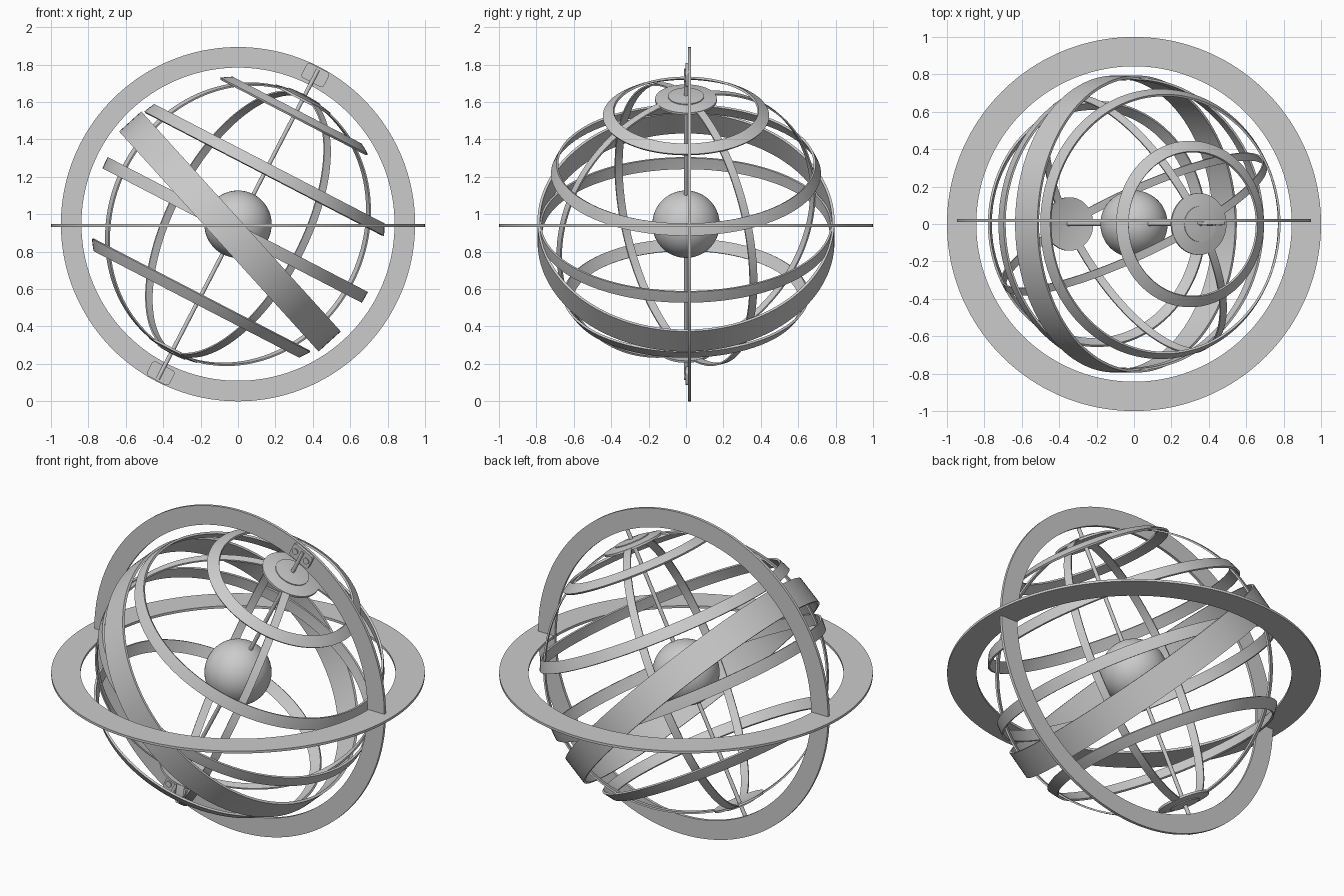
import bpy, bmesh
from math import sin, cos, pi, radians, atan2, hypot
from mathutils import Matrix, Vector

if "Cube" in bpy.data.objects:
    bpy.data.objects.remove(bpy.data.objects["Cube"])

C = Vector((0, 0, 0.947))
TILT = radians(27.4)


def frame(angle, centre=C):
    # local z leans toward +x by the given angle
    return Matrix.Translation(centre) @ Matrix.Rotation(angle, 4, 'Y')


def finish(name, bm, mat):
    bmesh.ops.remove_doubles(bm, verts=bm.verts, dist=1e-5)
    bmesh.ops.recalc_face_normals(bm, faces=bm.faces)
    me = bpy.data.meshes.new(name)
    bm.to_mesh(me)
    bm.free()
    ob = bpy.data.objects.new(name, me)
    ob.matrix_world = mat
    bpy.context.collection.objects.link(ob)
    bpy.ops.object.select_all(action='DESELECT')
    ob.select_set(True)
    bpy.context.view_layer.objects.active = ob
    bpy.ops.object.shade_smooth_by_angle(angle=radians(35))
    return ob


def lathe(name, profile, mat, seg=128):
    # revolve a closed (radius, height) profile about local z
    bm = bmesh.new()
    rows = [[bm.verts.new((r * cos(2 * pi * i / seg), r * sin(2 * pi * i / seg), z))
             for r, z in profile] for i in range(seg)]
    n = len(profile)
    for i in range(seg):
        a, b = rows[i], rows[(i + 1) % seg]
        for j in range(n):
            k = (j + 1) % n
            if profile[j][0] < 1e-6 and profile[k][0] < 1e-6:
                continue
            bm.faces.new((a[j], b[j], b[k], a[k]))
    return finish(name, bm, mat)


def rect(r0, r1, z0, z1):
    return [(r0, z0), (r1, z0), (r1, z1), (r0, z1)]


def sphere_band(name, height, radius, width=0.066, thick=0.012):
    # band that follows the surface of a sphere
    R, lat = hypot(height, radius), atan2(height, radius)
    h = width / 2 / R
    lats = [lat + h * t for t in (-1, 0, 1)]
    prof = [((R + thick / 2) * cos(l), (R + thick / 2) * sin(l)) for l in lats]
    prof += [((R - thick / 2) * cos(l), (R - thick / 2) * sin(l)) for l in reversed(lats)]
    lathe(name, prof, frame(TILT))


# Outer flat rings
lathe("horizon_ring", rect(0.843, 1.0, -0.007, 0.007), Matrix.Translation((0, 0, 0.94)), 160)
lathe("meridian_ring", rect(0.837, 0.947, -0.008, 0.008),
      Matrix.Translation((0, 0.02, 0.947)) @ Matrix.Rotation(pi / 2, 4, 'X'), 160)

# Parallel bands around the tilted axis
sphere_band("equator_band", -0.035, 0.777)
sphere_band("upper_tropic_band", 0.332, 0.703)
sphere_band("lower_tropic_band", -0.453, 0.634)
sphere_band("polar_circle_band", 0.665, 0.414)

# Broad slanted band
lathe("ecliptic_band", rect(0.78, 0.794, -0.138, 0.022), frame(radians(47.8)))

# Two hoops through the poles
for name, phi in (("hoop_a", 28), ("hoop_b", 118)):
    lathe(name, rect(0.763, 0.772, -0.022, 0.022),
          frame(TILT) @ Matrix.Rotation(radians(phi), 4, 'Z') @ Matrix.Rotation(pi / 2, 4, 'X'))


# Domed pole discs with a raised inner step
def pole_disc(name, radius, sign):
    def arc(R, rs):
        return [(r, (R * R - r * r) ** 0.5) for r in rs]
    inner = radius * 0.58
    prof = arc(0.762, [0, inner, radius]) + arc(0.774, [radius, (radius + inner) / 2, inner])
    prof += arc(0.779, [inner, inner / 2, 0])
    lathe(name, [(r, z * sign) for r, z in prof], frame(TILT), 64)


pole_disc("upper_pole_disc", 0.165, 1)
pole_disc("lower_pole_disc", 0.143, -1)

# Central globe
bm = bmesh.new()
bmesh.ops.create_uvsphere(bm, u_segments=64, v_segments=32, radius=0.18)
finish("central_globe", bm, frame(TILT))

# Axis rod
bm = bmesh.new()
bmesh.ops.create_cone(bm, cap_ends=True, segments=24, radius1=0.011, radius2=0.011, depth=1.86)
finish("axis_rod", bm, frame(TILT))

# Brackets clamping the rod to the meridian ring, each with two bolts
for side, sign in (("upper", 1), ("lower", -1)):
    place = frame(TILT) @ Matrix.Translation((0, 0.004, 0.898 * sign))
    bm = bmesh.new()
    bmesh.ops.create_cube(bm, size=1, matrix=Matrix.Diagonal((0.135, 0.016, 0.088, 1)))
    upright = [e for e in bm.edges
               if abs(e.verts[0].co.y - e.verts[1].co.y) > 0.01]
    bmesh.ops.bevel(bm, geom=upright, offset=0.018, segments=4, affect='EDGES', profile=0.5)
    finish(side + "_bracket", bm, place)
    for i, x in enumerate((-0.04, 0.04)):
        bm = bmesh.new()
        bmesh.ops.create_cone(bm, cap_ends=True, segments=24, radius1=0.018, radius2=0.018,
                              depth=0.024, matrix=Matrix.Rotation(pi / 2, 4, 'X'))
        finish(f"{side}_bolt_{i + 1}", bm, place @ Matrix.Translation((x, -0.002, 0)))
